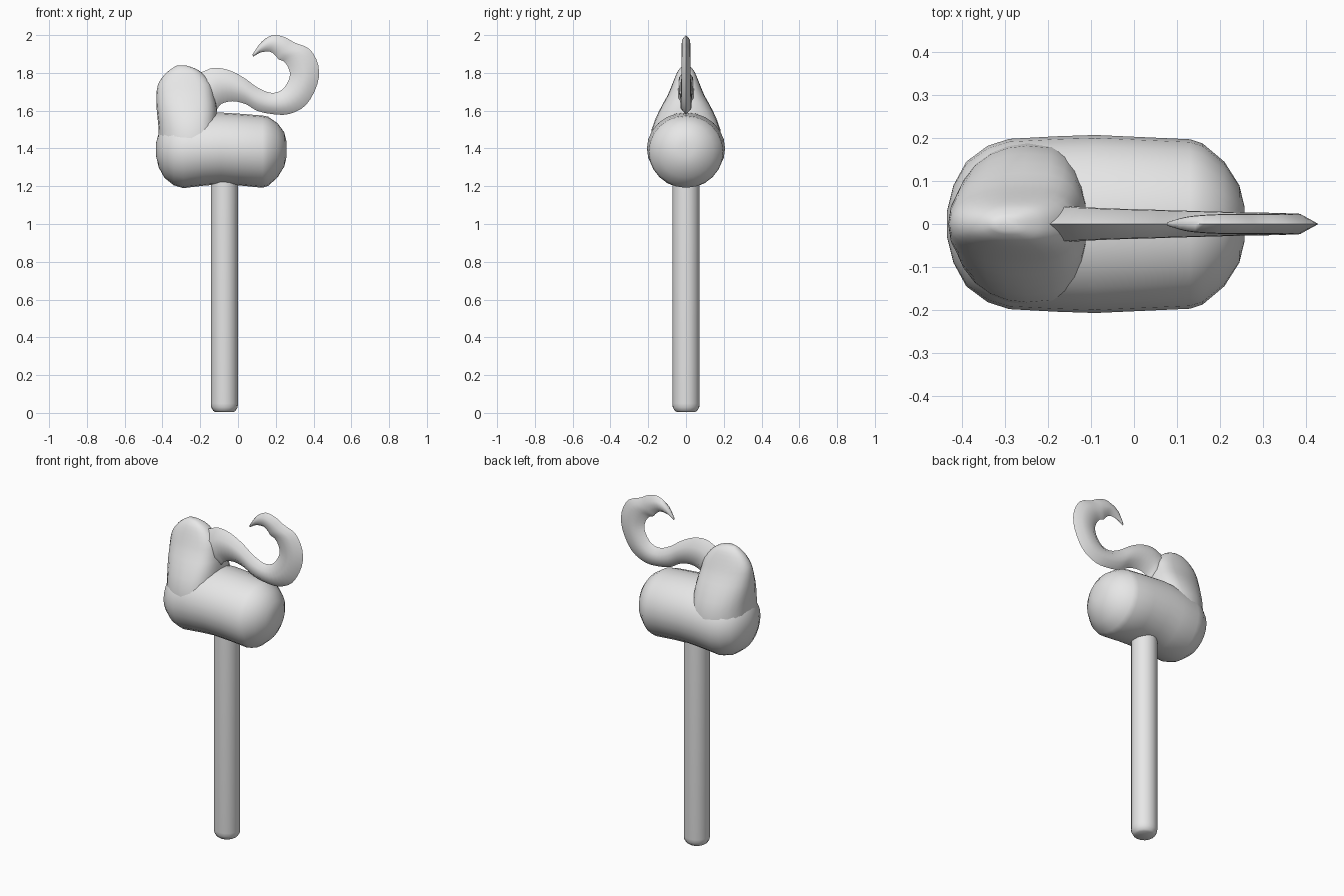
import bpy, bmesh, math
from mathutils import Vector

grey = bpy.data.materials.new("light grey")
grey.diffuse_color = (0.8, 0.8, 0.8, 1)


def loft(name, rings, angle=60):
    """Skin a list of closed rings and cap both ends."""
    bm = bmesh.new()
    rows = [[bm.verts.new(p) for p in ring] for ring in rings]
    n = len(rows[0])
    for a, b in zip(rows, rows[1:]):
        for i in range(n):
            j = (i + 1) % n
            bm.faces.new((a[i], a[j], b[j], b[i]))
    bm.faces.new(rows[0])
    bm.faces.new(rows[-1])
    bmesh.ops.recalc_face_normals(bm, faces=bm.faces)
    mesh = bpy.data.meshes.new(name)
    bm.to_mesh(mesh)
    bm.free()
    obj = bpy.data.objects.new(name, mesh)
    bpy.context.collection.objects.link(obj)
    mesh.materials.append(grey)
    bpy.ops.object.select_all(action='DESELECT')
    obj.select_set(True)
    bpy.context.view_layer.objects.active = obj
    bpy.ops.object.shade_smooth_by_angle(angle=math.radians(angle))
    return obj


def spline(rows, steps):
    """Catmull-Rom interpolation through rows of numbers."""
    out = []
    for k in range(len(rows) - 1):
        p0, p1, p2, p3 = (Vector(rows[min(max(k + d, 0), len(rows) - 1)])
                          for d in (-1, 0, 1, 2))
        for s in range(steps):
            t = s / steps
            out.append(0.5 * (2 * p1 + (p2 - p0) * t
                              + (2 * p0 - 5 * p1 + 4 * p2 - p3) * t * t
                              + (3 * p1 - p0 - 3 * p2 + p3) * t ** 3))
    out.append(Vector(rows[-1]))
    return out


def angles(n):
    return [2 * math.pi * i / n for i in range(n)]


# Handle: round shaft with a softened butt
shaft = [(0.005, 0.05), (0.012, 0.06), (0.03, 0.07), (0.05, 0.072), (1.3, 0.072)]
loft("handle", [[(-0.072 + r * math.cos(a), r * math.sin(a), z) for a in angles(16)]
                for z, r in shaft])

# Head: barrel lying along x, (x, half width, half height, centre height)
barrel = [(-0.435, 0.03, 0.03, 1.395), (-0.42, 0.09, 0.09, 1.39),
          (-0.39, 0.145, 0.14, 1.385), (-0.34, 0.182, 0.18, 1.385),
          (-0.29, 0.198, 0.195, 1.385), (-0.18, 0.204, 0.192, 1.395),
          (-0.09, 0.207, 0.19, 1.40), (0.02, 0.202, 0.19, 1.393),
          (0.13, 0.197, 0.191, 1.383), (0.16, 0.187, 0.183, 1.385),
          (0.21, 0.145, 0.143, 1.39), (0.245, 0.09, 0.09, 1.395),
          (0.257, 0.04, 0.04, 1.395)]
loft("head", [[(x, w * math.cos(a), c + h * math.sin(a)) for a in angles(24)]
              for x, w, h, c in barrel])

# Hump: rises from the head, (height, left x, right x, half width)
hump = [(1.40, -0.42, -0.10, 0.19), (1.50, -0.42, -0.11, 0.182),
        (1.60, -0.43, -0.11, 0.142), (1.68, -0.432, -0.125, 0.098),
        (1.74, -0.423, -0.14, 0.073), (1.79, -0.39, -0.18, 0.053),
        (1.82, -0.355, -0.22, 0.036), (1.838, -0.325, -0.27, 0.015)]
rings = []
for z, left, right, w in spline(hump, 2):
    mid = left + 0.55 * (right - left)
    ring = []
    for a in angles(24):
        c, s = math.cos(a), math.sin(a)
        if c > 0:       # squarer wall towards the tail
            x = mid + (right - mid) * c ** 0.65
        else:           # rounder back
            x = mid + (mid - left) * c
        ring.append((x, w * math.copysign(abs(s) ** 0.85, s), z))
    rings.append(ring)
loft("hump", rings)

# Tail: flat curl, (inner x, inner z, outer x, outer z, half thickness)
curl = [(-0.26, 1.79, -0.20, 1.62, 0.04), (-0.19, 1.805, -0.12, 1.605, 0.04),
        (-0.13, 1.827, -0.09, 1.635, 0.037), (-0.05, 1.815, -0.03, 1.65, 0.034),
        (0.03, 1.775, 0.04, 1.635, 0.032), (0.10, 1.725, 0.10, 1.60, 0.03),
        (0.17, 1.695, 0.18, 1.582, 0.028), (0.225, 1.705, 0.27, 1.582, 0.026),
        (0.26, 1.745, 0.36, 1.63, 0.025), (0.275, 1.79, 0.42, 1.74, 0.024),
        (0.265, 1.83, 0.425, 1.84, 0.023), (0.243, 1.86, 0.38, 1.925, 0.022),
        (0.215, 1.872, 0.30, 1.96, 0.022), (0.20, 1.89, 0.25, 1.988, 0.022),
        (0.17, 1.912, 0.185, 2.0, 0.021), (0.12, 1.908, 0.125, 1.965, 0.016),
        (0.08, 1.885, 0.077, 1.897, 0.004)]
section = [(0, 0), (0.27, 1), (0.5, 1.05), (0.73, 1), (1, 0), (0.73, -1), (0.5, -1.05), (0.27, -1)]
loft("tail", [[(ix + (ox - ix) * u, w * v, iz + (oz - iz) * u) for u, v in section]
              for ix, iz, ox, oz, w in spline(curl, 3)], 75)
